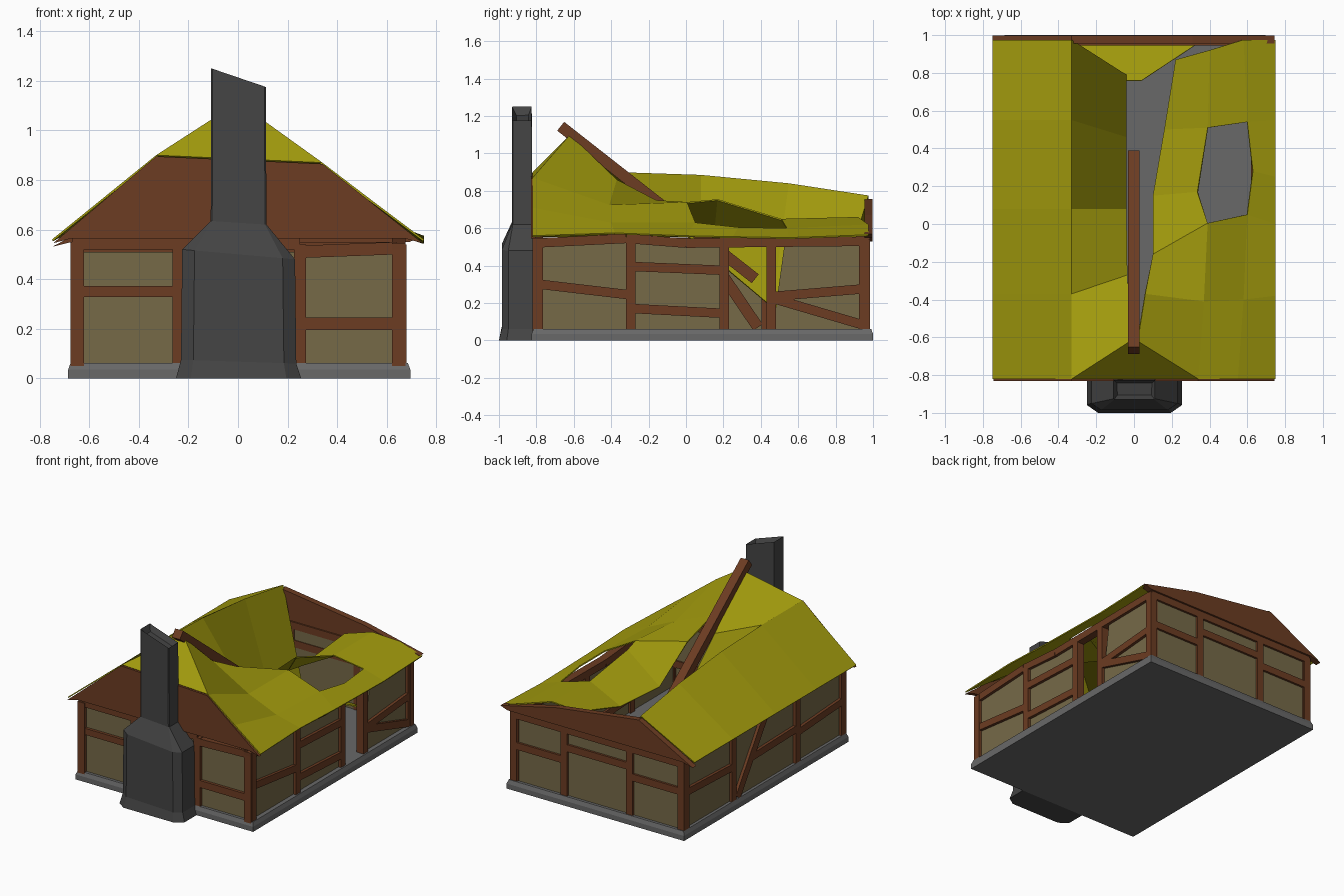
import bpy, bmesh, math
from mathutils import Vector


def material(name, rgb):
    m = bpy.data.materials.new(name)
    m.diffuse_color = (*rgb, 1)
    return m


THATCH = material("yellow thatch", (0.36, 0.325, 0.004))
WOOD = material("brown timber", (0.15, 0.045, 0.016))
PLASTER = material("tan plaster", (0.18, 0.142, 0.064))
STONE = material("grey stone", (0.14, 0.14, 0.14))
DARK = material("dark chimney stone", (0.058, 0.058, 0.058))


def finish(name, bm, mat, recalc=True):
    if recalc:
        bmesh.ops.recalc_face_normals(bm, faces=bm.faces)
    me = bpy.data.meshes.new(name)
    bm.to_mesh(me)
    bm.free()
    me.materials.append(mat)
    ob = bpy.data.objects.new(name, me)
    bpy.context.collection.objects.link(ob)
    return ob


def loft(bm, rings):
    """Skin closed rings of points and cap both ends; returns the top cap."""
    vs = [[bm.verts.new(p) for p in r] for r in rings]
    n = len(vs[0])
    for a, b in zip(vs, vs[1:]):
        for i in range(n):
            j = (i + 1) % n
            bm.faces.new((a[i], a[j], b[j], b[i]))
    bm.faces.new(vs[0][::-1])
    return bm.faces.new(vs[-1])


def prisms(name, shapes, axis, d0, d1, mat):
    """Extrude outlines drawn in a wall plane (u, z) from depth d0 to d1."""
    bm = bmesh.new()
    for pts in shapes:
        loft(bm, [[(d, u, z) if axis == "x" else (u, d, z) for u, z in pts] for d in (d0, d1)])
    return finish(name, bm, mat)


def bar(u0, z0, u1, z1, w=0.05):
    """Outline of a straight timber between two points."""
    a, b = Vector((u0, z0)), Vector((u1, z1))
    n = Vector((-(b - a).y, (b - a).x)).normalized() * w / 2
    return [a - n, b - n, b + n, a + n]


def rect(u0, u1, z0, z1):
    return [(u0, z0), (u1, z0), (u1, z1), (u0, z1)]


def posts(us, top=0.54):
    return [bar(u, 0.05, u, top) for u in us]


# Stone foundation
bm = bmesh.new()
loft(bm, [[(x0, y0, z), (x1, y0, z), (x1, y1, z), (x0, y1, z)] for x0, x1, y0, y1, z in
          ((-0.685, 0.695, -0.825, 1.0, 0), (-0.685, 0.695, -0.825, 1.0, 0.035),
           (-0.675, 0.685, -0.815, 0.99, 0.062))])
finish("foundation", bm, STONE)

# Right wall with open doorway
right = posts((-0.795, -0.295, 0.205, 0.455, 0.95)) + [
    bar(-0.82, 0.52, -0.32, 0.545), bar(-0.32, 0.545, 0, 0.52), bar(0, 0.52, 0.975, 0.53),
    bar(-0.78, 0.30, -0.31, 0.245), bar(-0.28, 0.395, 0.2, 0.375), bar(-0.28, 0.17, 0.2, 0.145),
    bar(0.46, 0.235, 0.94, 0.275), bar(0.48, 0.22, 0.94, 0.085)]
prisms("right_wall_timbers", right, "x", 0.62, 0.675, WOOD)
prisms("right_wall_panels", [rect(-0.79, -0.3, 0.06, 0.53), rect(-0.3, 0.2, 0.06, 0.53),
       [(0.47, 0.06), (0.95, 0.06), (0.95, 0.52), (0.525, 0.5), (0.49, 0.25)]],
       "x", 0.635, 0.655, PLASTER)

# Left wall with braced middle bay
left = posts((-0.795, -0.28, 0.43, 0.95)) + [
    bar(-0.82, 0.525, 0.975, 0.525), bar(-0.8, 0.3, -0.28, 0.27), bar(0.43, 0.3, 0.95, 0.32),
    bar(-0.28, 0.3, 0.22, 0.29), bar(0.08, 0.52, 0.385, 0.07, 0.06)]
prisms("left_wall_timbers", left, "x", -0.675, -0.62, WOOD)
prisms("left_wall_panels", [rect(-0.79, 0.95, 0.06, 0.53)], "x", -0.655, -0.635, PLASTER)

# Front wall, right lintel slipped down
front = posts((-0.65, -0.24, 0.25, 0.655)) + [
    bar(-0.67, 0.545, 0.25, 0.545), bar(0.24, 0.51, 0.64, 0.525),
    bar(-0.64, 0.35, -0.24, 0.35, 0.045), bar(0.25, 0.22, 0.64, 0.22)]
prisms("front_wall_timbers", front, "y", -0.815, -0.765, WOOD)
prisms("front_wall_panels", [rect(-0.65, 0.65, 0.06, 0.51)], "y", -0.795, -0.775, PLASTER)

# Back wall
back = posts((-0.65, -0.25, 0.26, 0.655)) + [
    bar(-0.67, 0.525, 0.67, 0.525), bar(0.26, 0.31, 0.65, 0.31),
    bar(-0.25, 0.4, 0.26, 0.4), bar(-0.65, 0.33, -0.25, 0.33)]
prisms("back_wall_timbers", back, "y", 0.945, 0.985, WOOD)
prisms("back_wall_panels", [rect(-0.65, 0.65, 0.06, 0.53)], "y", 0.95, 0.97, PLASTER)

# Boarded gables
prisms("front_gable", [[(-0.745, 0.545), (-0.67, 0.565), (0.67, 0.565), (0.745, 0.545),
       (0.34, 0.865), (-0.33, 0.895)]], "y", -0.83, -0.805, WOOD)
prisms("back_gable", [[(-0.75, 0.53), (-0.67, 0.55), (0.69, 0.55), (0.745, 0.57),
       (0.31, 0.67), (-0.33, 0.755)]], "y", 0.955, 0.998, WOOD)


def roof(name, rows, holes=()):
    """Bent roof sheet from rows of points, skipping cells listed as holes."""
    bm = bmesh.new()
    vs = [[bm.verts.new(p) for p in r] for r in rows]
    for i in range(len(vs) - 1):
        for j in range(len(vs[0]) - 1):
            if (i, j) not in holes:
                bm.faces.new((vs[i][j], vs[i][j + 1], vs[i + 1][j + 1], vs[i + 1][j]))
    bmesh.ops.recalc_face_normals(bm, faces=bm.faces)
    if sum(f.normal.z for f in bm.faces) < 0:
        bmesh.ops.reverse_faces(bm, faces=bm.faces)
    ob = finish(name, bm, THATCH, False)
    sol = ob.modifiers.new("thickness", "SOLIDIFY")
    sol.thickness, sol.offset = 0.008, -1
    return ob


# Left roof: outer slope intact, inner slope caved in
roof("left_roof", [
    [(-0.75, -0.82, 0.56), (-0.33, -0.82, 0.9), (-0.02, -0.62, 1.1)],
    [(-0.75, -0.37, 0.56), (-0.33, -0.37, 0.9), (-0.035, -0.27, 0.8)],
    [(-0.75, 0.08, 0.56), (-0.33, 0.08, 0.885), (-0.04, 0.08, 0.5)],
    [(-0.75, 0.55, 0.56), (-0.33, 0.55, 0.84), (-0.04, 0.46, 0.18)],
    [(-0.75, 0.975, 0.56), (-0.33, 0.975, 0.775), (-0.04, 0.79, 0.16)]])

# Right roof: sagging, with a hole through it
roof("right_roof", [
    [(0.75, -0.82, 0.56), (0.55, -0.82, 0.71), (0.34, -0.82, 0.87), (0.02, -0.62, 1.1)],
    [(0.75, -0.38, 0.575), (0.58, -0.4, 0.63), (0.37, -0.41, 0.725), (0.06, -0.37, 0.86)],
    [(0.75, 0.0, 0.56), (0.6, 0.05, 0.63), (0.39, 0.005, 0.74), (0.1, -0.16, 0.75)],
    [(0.75, 0.25, 0.555), (0.63, 0.28, 0.605), (0.335, 0.17, 0.755), (0.1, 0.15, 0.55)],
    [(0.75, 0.55, 0.55), (0.6, 0.54, 0.6), (0.39, 0.51, 0.65), (0.16, 0.5, 0.53)],
    [(0.75, 0.975, 0.565), (0.58, 0.975, 0.62), (0.4, 0.92, 0.66), (0.22, 0.87, 0.62)]],
    holes={(2, 1), (3, 1)})

# Half hips: standing at the front, fallen to the floor at the back
roof("front_hip", [[(-0.33, -0.82, 0.9), (0.34, -0.82, 0.87)],
                   [(-0.02, -0.62, 1.1), (0.02, -0.62, 1.1)]])
roof("fallen_back_hip", [[(-0.3, 0.945, 0.11), (0.32, 0.945, 0.1)],
                         [(-0.04, 0.76, 0.16), (0.04, 0.76, 0.16)]])

# Fallen ridge beam
prisms("ridge_beam", [bar(-0.67, 1.145, 0.37, 0.33, 0.06)], "x", -0.032, 0.03, WOOD)


# Chimney with chamfered base corners, sloped shoulders and broken top
def ring(wl, wr, yf, yb, c, zl, zr):
    xs = ((-wl, yb), (-wl, yf + c * 0.7), (-wl + c, yf), (wr - c, yf), (wr, yf + c * 0.7), (wr, yb))
    return [(x, y, zl + (zr - zl) * (x + wl) / (wl + wr)) for x, y in xs]


bm = bmesh.new()
top = loft(bm, [ring(0.25, 0.255, -1.0, -0.8, 0.06, 0, 0),
                ring(0.23, 0.235, -0.985, -0.8, 0.05, 0.075, 0.06),
                ring(0.225, 0.23, -0.985, -0.8, 0.05, 0.52, 0.48),
                ring(0.11, 0.115, -0.93, -0.82, 0.006, 0.635, 0.62),
                ring(0.108, 0.112, -0.93, -0.825, 0.006, 1.25, 1.175)])
bmesh.ops.recalc_face_normals(bm, faces=bm.faces)
bmesh.ops.inset_region(bm, faces=[top], thickness=0.025)
for v in top.verts:
    v.co.z -= 0.04
finish("chimney", bm, DARK)
